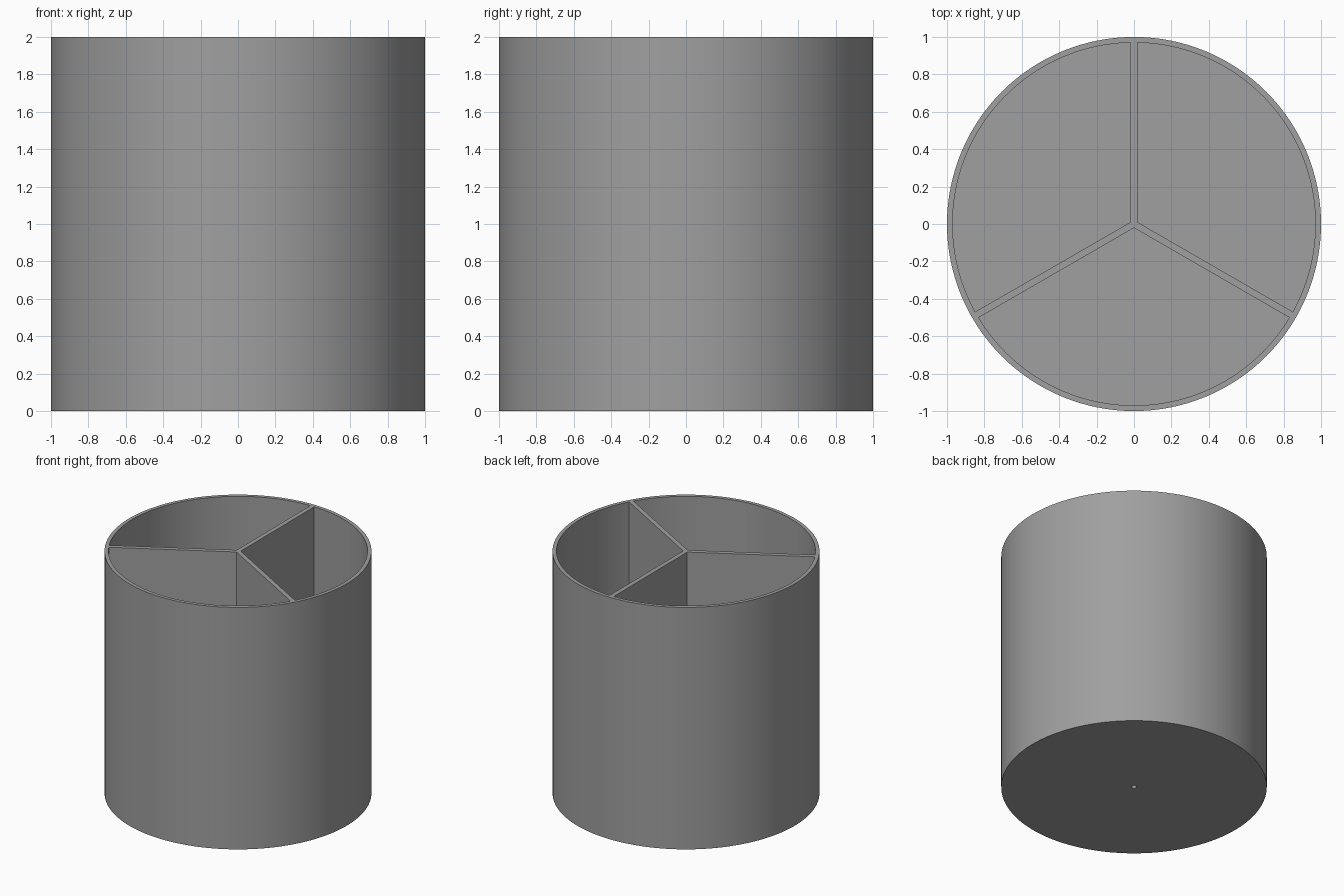
import bpy, bmesh, math

if "Cube" in bpy.data.objects:
    bpy.data.objects.remove(bpy.data.objects["Cube"])

R, H, WALL, HALF = 1.0, 2.0, 0.03, 0.018   # radius, height, wall/floor, half divider width


def prism(name, points, z0, z1):
    """Solid prism from a counter-clockwise outline."""
    bm = bmesh.new()
    low = [bm.verts.new((x, y, z0)) for x, y in points]
    top = [bm.verts.new((x, y, z1)) for x, y in points]
    bm.faces.new(low[::-1])
    bm.faces.new(top)
    n = len(points)
    for i in range(n):
        j = (i + 1) % n
        bm.faces.new((low[i], low[j], top[j], top[i]))
    mesh = bpy.data.meshes.new(name)
    bm.to_mesh(mesh)
    bm.free()
    obj = bpy.data.objects.new(name, mesh)
    bpy.context.collection.objects.link(obj)
    return obj


def arc(radius, start, end, steps):
    return [(radius * math.cos(start + (end - start) * i / steps),
             radius * math.sin(start + (end - start) * i / steps)) for i in range(steps + 1)]


# Round body
body = prism("divided_cup", arc(R, 0, math.tau, 128)[:-1], 0, H)
grey = bpy.data.materials.new("grey")
grey.diffuse_color = (0.35, 0.35, 0.35, 1)
grey.use_nodes = True
grey.node_tree.nodes["Principled BSDF"].inputs["Base Color"].default_value = grey.diffuse_color
body.data.materials.append(grey)

# Three sector pockets, leaving the outer wall, floor and dividers
cutters = []
inner = R - WALL
spread = math.pi / 3 - math.asin(HALF / inner)
apex = HALF / math.sin(math.pi / 3)
for k in range(3):
    mid = math.radians(-90 + 120 * k)
    outline = [(apex * math.cos(mid), apex * math.sin(mid))]
    outline += arc(inner, mid - spread, mid + spread, 42)
    cutters.append(prism(f"pocket_cutter_{k}", outline, WALL, H + 0.2))

# Small centre hole in the underside
cutters.append(prism("centre_hole_cutter", arc(0.02, 0, math.tau, 16)[:-1], -0.1, WALL))

bpy.context.view_layer.objects.active = body
body.select_set(True)
for cutter in cutters:
    cutter.data.materials.append(grey)
    cutter.hide_render = True
    mod = body.modifiers.new("cut", 'BOOLEAN')
    mod.operation = 'DIFFERENCE'
    mod.solver = 'EXACT'
    mod.object = cutter
    bpy.ops.object.modifier_apply(modifier=mod.name)
    bpy.data.objects.remove(cutter)

bpy.ops.object.shade_smooth_by_angle(angle=math.radians(30))
